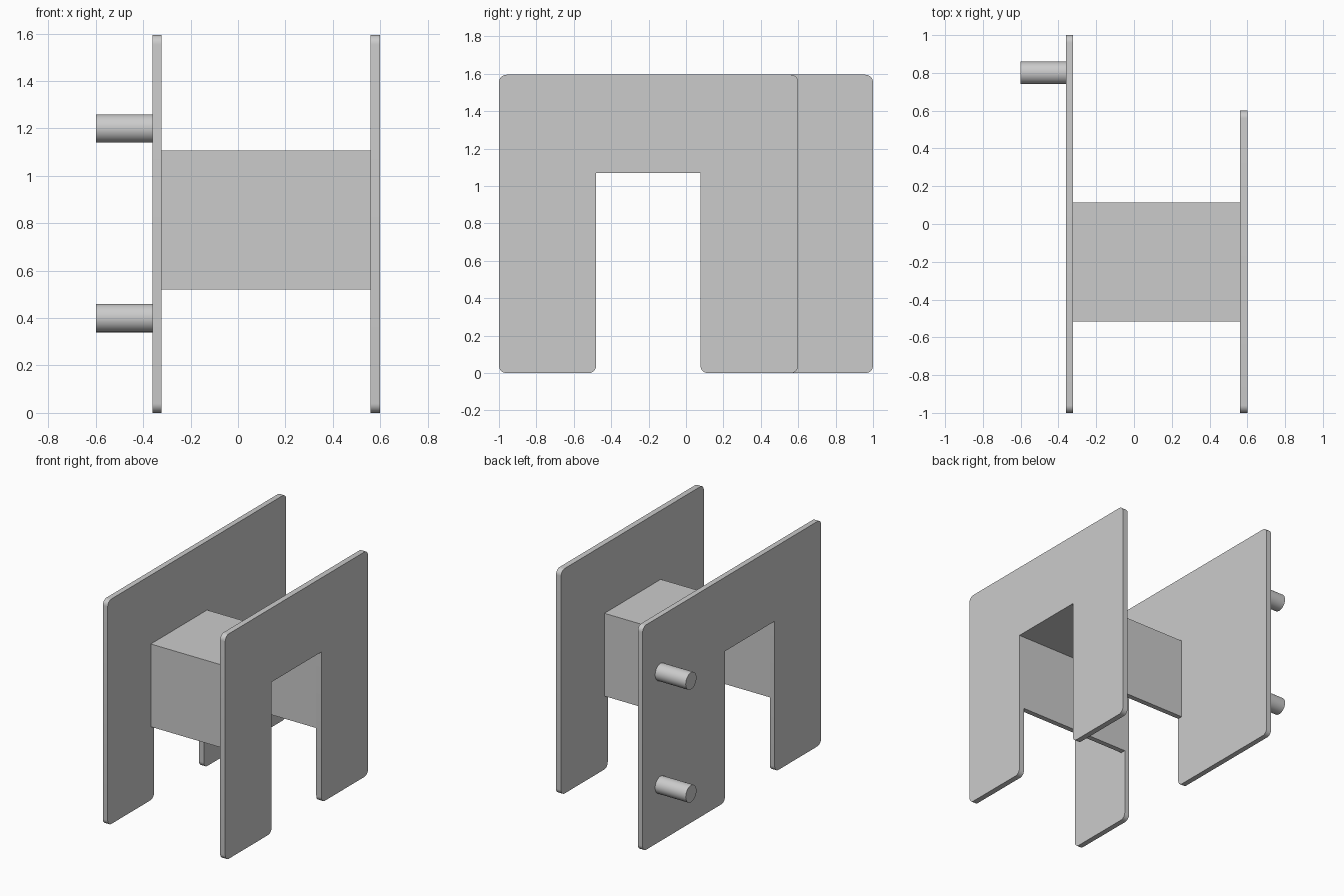
import bpy
import bmesh
from math import pi
from mathutils import Matrix, Vector

cube = bpy.data.objects.get("Cube")
if cube:
    bpy.data.objects.remove(cube, do_unlink=True)

grey = bpy.data.materials.new("plain grey")
grey.use_nodes = True
colour = (0.6, 0.6, 0.6, 1)
grey.diffuse_color = colour
grey.node_tree.nodes["Principled BSDF"].inputs["Base Color"].default_value = colour

HEIGHT = 1.595
RADIUS = 0.04
WALL = 0.037
OPEN_FRONT, OPEN_BACK, OPEN_TOP = -0.48, 0.077, 1.07


def finish(bm, name):
    bmesh.ops.recalc_face_normals(bm, faces=bm.faces)
    mesh = bpy.data.meshes.new(name)
    bm.to_mesh(mesh)
    bm.free()
    mesh.materials.append(grey)
    obj = bpy.data.objects.new(name, mesh)
    bpy.context.collection.objects.link(obj)
    bpy.ops.object.select_all(action="DESELECT")
    bpy.context.view_layer.objects.active = obj
    obj.select_set(True)
    bpy.ops.object.shade_smooth_by_angle(angle=pi / 6)
    return obj


def extrude_profile(name, points, x0, x1, rounded=()):
    """Extrude a (y, z) outline along x, rounding the listed corners."""
    bm = bmesh.new()
    verts = [bm.verts.new((x0, y, z)) for y, z in points]
    face = bm.faces.new(verts)
    corners = [verts[i] for i in rounded]
    if corners:
        bmesh.ops.bevel(bm, geom=corners, offset=RADIUS, segments=8,
                        profile=0.5, affect="VERTICES")
    faces = list(bm.faces)
    result = bmesh.ops.extrude_face_region(bm, geom=faces, use_keep_orig=True)
    moved = [g for g in result["geom"] if isinstance(g, bmesh.types.BMVert)]
    bmesh.ops.translate(bm, verts=moved, vec=Vector((x1 - x0, 0, 0)))
    return finish(bm, name)


def side_plate(name, back, x0, x1):
    outline = [(-1, 0), (OPEN_FRONT, 0), (OPEN_FRONT, OPEN_TOP),
               (OPEN_BACK, OPEN_TOP), (OPEN_BACK, 0),
               (back, 0), (back, HEIGHT), (-1, HEIGHT)]
    # The two inner corners at the top of the opening stay square
    extrude_profile(name, outline, x0, x1, (0, 1, 4, 5, 6, 7))


# Side plates with a doorway cut out of each
side_plate("right_plate", 1.0, -0.36, -0.322)
side_plate("left_plate", 0.6, 0.56, 0.6)

# Thin-walled channel joining the two openings
base = 0.52
channel = [(OPEN_FRONT - WALL, base), (OPEN_FRONT, base),
           (OPEN_FRONT, OPEN_TOP), (OPEN_BACK, OPEN_TOP),
           (OPEN_BACK, base), (OPEN_BACK + WALL, base),
           (OPEN_BACK + WALL, OPEN_TOP + WALL),
           (OPEN_FRONT - WALL, OPEN_TOP + WALL)]
extrude_profile("channel", channel, -0.322, 0.56)

# Mounting pins on the outside of the longer plate
for name, z in (("lower_pin", 0.4), ("upper_pin", 1.2)):
    bm = bmesh.new()
    bmesh.ops.create_cone(
        bm, cap_ends=True, segments=48, radius1=0.06, radius2=0.06, depth=0.24,
        matrix=Matrix.Translation((-0.48, 0.8, z)) @ Matrix.Rotation(pi / 2, 4, "Y"))
    finish(bm, name)
